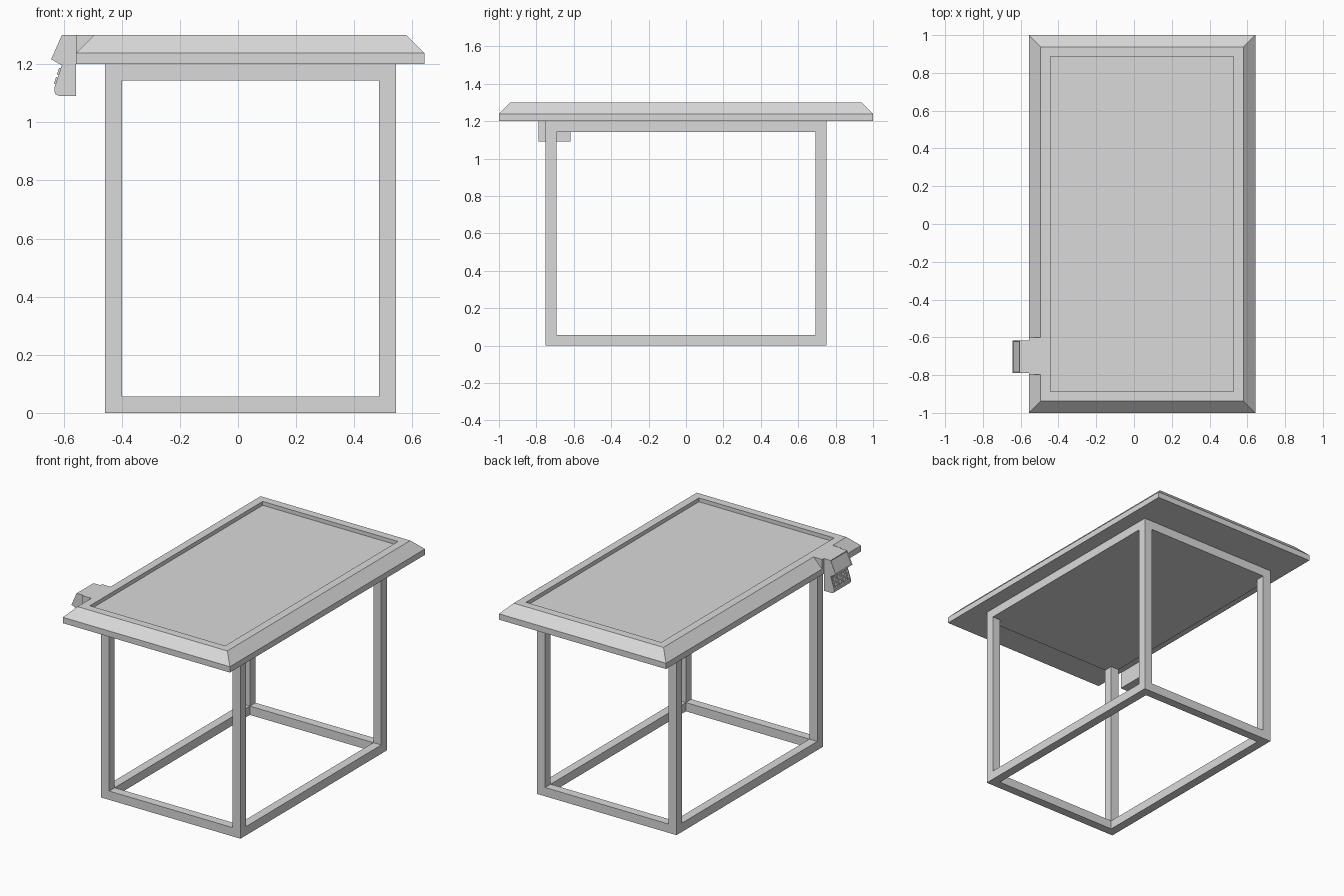
import bpy, bmesh
from itertools import product
from mathutils import Vector

cube = bpy.data.objects.get("Cube")
if cube:
    bpy.data.objects.remove(cube)

grey = bpy.data.materials.new("plain_grey")
grey.use_nodes = True
colour = (0.7, 0.7, 0.7, 1)
grey.diffuse_color = colour
grey.node_tree.nodes["Principled BSDF"].inputs["Base Color"].default_value = colour


def finish(name, bm):
    bmesh.ops.remove_doubles(bm, verts=bm.verts, dist=0.0001)
    bmesh.ops.recalc_face_normals(bm, faces=bm.faces)
    mesh = bpy.data.meshes.new(name)
    bm.to_mesh(mesh)
    bm.free()
    mesh.materials.append(grey)
    obj = bpy.data.objects.new(name, mesh)
    bpy.context.collection.objects.link(obj)


def prism(name, profile, y0, y1, sunken=False):
    """Extrude an (x, z) outline from y0 to y1; optionally sink its sloped upper face."""
    bm = bmesh.new()
    face = bm.faces.new([bm.verts.new((x, y0, z)) for x, z in profile])
    ext = bmesh.ops.extrude_face_region(bm, geom=[face], use_keep_orig=True)["geom"]
    moved = [g for g in ext if isinstance(g, bmesh.types.BMVert)]
    bmesh.ops.translate(bm, vec=(0, y1 - y0, 0), verts=moved)
    bmesh.ops.recalc_face_normals(bm, faces=bm.faces)
    if sunken:
        hood = [f for f in bm.faces if f.normal.x < -0.5 and f.normal.z > 0.2]
        bmesh.ops.inset_individual(bm, faces=hood, thickness=0.007, depth=-0.004)
    finish(name, bm)


# Table top: stacked rectangular rings with a sloped rim and a sunken panel
X0, X1, TOP, LOW = -0.557, 0.642, 1.3, 1.2
bm = bmesh.new()
rings = []
for inset, z in [(0, LOW), (0, 1.238), (0.062, TOP), (0.114, TOP), (0.114, 1.275)]:
    a, b, c = X0 + inset, X1 - inset, 1 - inset
    rings.append([bm.verts.new(p) for p in
                  [(a, -c, z), (b, -c, z), (b, c, z), (a, c, z)]])
for r, s in zip(rings, rings[1:]):
    for i in range(4):
        j = (i + 1) % 4
        bm.faces.new((r[i], r[j], s[j], s[i]))
bm.faces.new(rings[0])
bm.faces.new(rings[-1])
finish("table_top", bm)

# Open box frame with a solid top slab: one welded mesh of the outer faces
T = 0.057
cuts = [(-0.457, -0.457 + T, 0.543 - T, 0.543),
        (-0.75, -0.75 + T, 0.75 - T, 0.75),
        (0, T, LOW - T, LOW)]


def is_solid(cell):
    if not all(0 <= c <= 2 for c in cell):
        return False
    return cell[2] == 2 or sum(c != 1 for c in cell) >= 2


bm = bmesh.new()
for cell in product(range(3), repeat=3):
    if not is_solid(cell):
        continue
    for axis, side in product(range(3), (0, 1)):
        beside = list(cell)
        beside[axis] += 2 * side - 1
        if is_solid(beside):
            continue
        corners = []
        for u, v in [(0, 0), (1, 0), (1, 1), (0, 1)]:
            k = list(cell)
            k[axis] += side
            k[(axis + 1) % 3] += u
            k[(axis + 2) % 3] += v
            corners.append(bm.verts.new([cuts[n][k[n]] for n in range(3)]))
        bm.faces.new(corners)
finish("support_frame", bm)

# Bracket that fills the sloped rim beside the control box
prism("control_bracket", [(X0, LOW), (X0, TOP), (-0.49, TOP), (-0.49, LOW)], -0.797, -0.6)

# Control box with a slanted hood and a hanging keypad
Y0, Y1 = -0.789, -0.617
key_top, key_low = Vector((-0.608, 0, 1.192)), Vector((-0.632, 0, 1.118))
prism("control_box", [(X0, TOP), (-0.606, TOP), (-0.643, 1.217), (-0.606, 1.196),
                      key_top.xz, key_low.xz, (-0.632, 1.106), (-0.627, 1.096),
                      (-0.616, 1.091), (X0, 1.091)], Y0, Y1, sunken=True)

# Keypad buttons: two rows of four on the slanted face
slope = key_low - key_top
out = Vector((slope.z, 0, -slope.x)).normalized() * 0.006
pitch = (Y1 - Y0) / 4
for row, col in product(range(2), range(4)):
    a = key_top + slope * (0.1 + 0.42 * row)
    b = a + slope * 0.3
    y = Y0 + pitch * (col + 0.2)
    prism(f"button_{row + 1}_{col + 1}",
          [a.xz, (a + out).xz, (b + out).xz, b.xz], y, y + pitch * 0.6)
